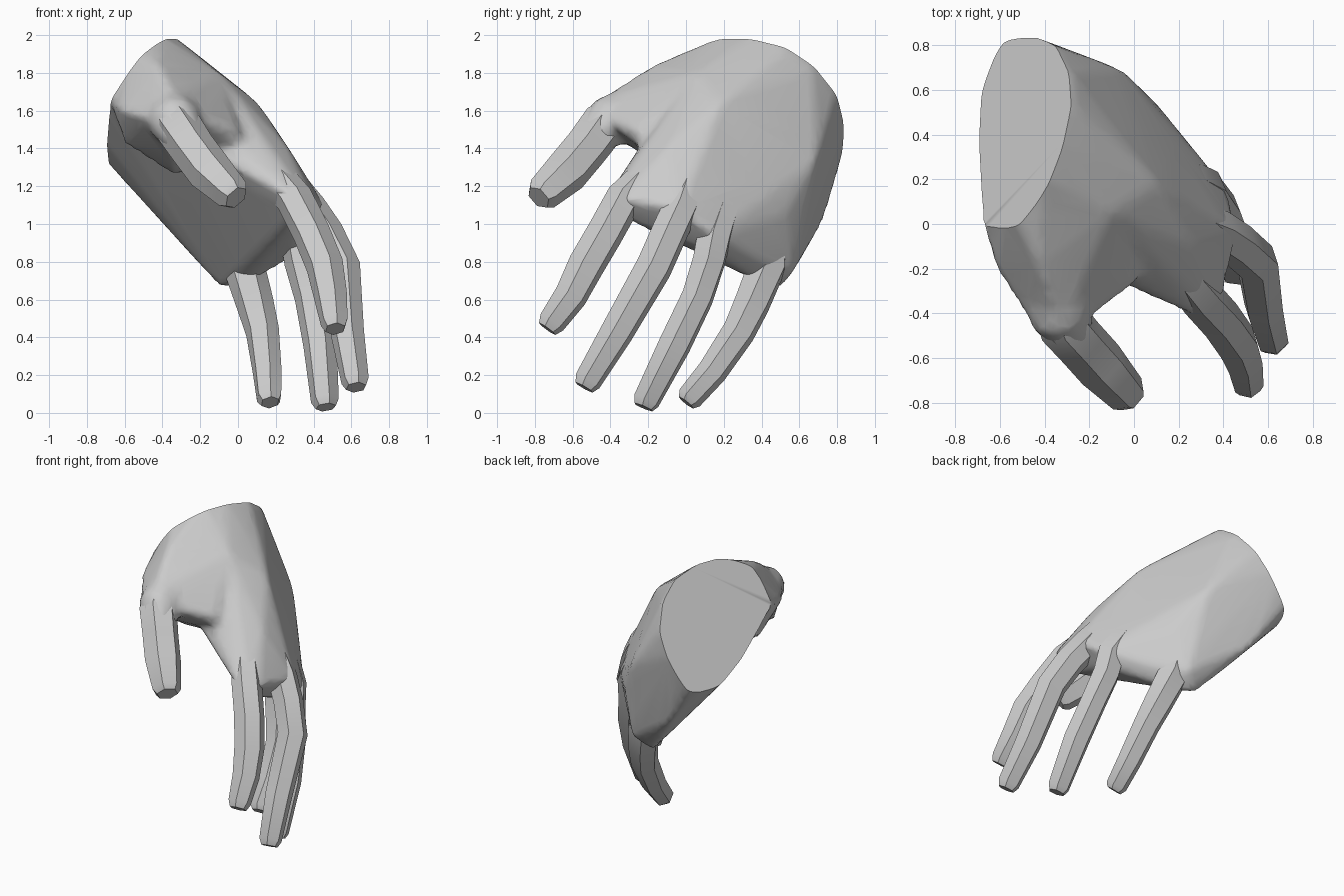
import bpy
import bmesh
import math
from mathutils import Vector

cube = bpy.data.objects.get("Cube")
if cube:
    bpy.data.objects.remove(cube)

skin = bpy.data.materials.new("light_grey")
skin.use_nodes = True
grey = (0.6, 0.6, 0.6, 1)
skin.diffuse_color = grey
skin.node_tree.nodes["Principled BSDF"].inputs["Base Color"].default_value = grey

DORSAL = Vector((0.7, 0.53, 0.5)).normalized()
CUT_NORMAL = Vector((-0.79, 0.3, 0.54)).normalized()
CUT_OFFSET = 1.42


def add_tube(bm, path, sides, up):
    """Loft a capped tube along (x, y, z, radius) points."""
    centres = [Vector(p[:3]) for p in path]
    rings = []
    for i, c in enumerate(centres):
        along = centres[min(i + 1, len(path) - 1)] - centres[max(i - 1, 0)]
        side = along.cross(up).normalized()
        top = side.cross(along).normalized()
        ring = []
        for k in range(sides):
            a = math.tau * k / sides
            offset = side * math.cos(a) + top * math.sin(a)
            ring.append(bm.verts.new(c + offset * path[i][3]))
        rings.append(ring)
    for a, b in zip(rings, rings[1:]):
        for k in range(sides):
            n = (k + 1) % sides
            bm.faces.new((a[k], a[n], b[n], b[k]))
    bm.faces.new(rings[0])
    bm.faces.new(rings[-1])


def add_hull(bm, cloud):
    """Wrap a cloud of points in a convex skin."""
    points = [bm.verts.new(p) for p in cloud]
    hull = bmesh.ops.convex_hull(bm, input=points)
    loose = set(hull["geom_interior"]) | set(hull["geom_unused"])
    bmesh.ops.delete(bm, geom=[v for v in loose if isinstance(v, bmesh.types.BMVert)],
                     context="VERTS")


def make_object(name, bm, angle):
    bmesh.ops.recalc_face_normals(bm, faces=bm.faces[:])
    mesh = bpy.data.meshes.new(name)
    bm.to_mesh(mesh)
    bm.free()
    mesh.materials.append(skin)
    obj = bpy.data.objects.new(name, mesh)
    bpy.context.scene.collection.objects.link(obj)
    bpy.ops.object.select_all(action="DESELECT")
    obj.select_set(True)
    bpy.context.view_layer.objects.active = obj
    bpy.ops.object.shade_smooth_by_angle(angle=math.radians(angle))
    return obj


# Fingers: knuckle to tip
fingers = {
    "index_finger": [(.18, -.18, 1.28, .09), (.3, -.33, 1.13, .1), (.39, -.43, .95, .1),
                     (.46, -.53, .78, .1), (.49, -.61, .62, .09), (.51, -.71, .48, .075),
                     (.515, -.735, .445, .055)],
    "middle_finger": [(.25, .02, 1.24, .09), (.37, -.03, 1.08, .1), (.46, -.09, .95, .1),
                      (.55, -.17, .77, .1), (.58, -.37, .42, .09), (.62, -.52, .17, .075),
                      (.625, -.54, .135, .055)],
    "ring_finger": [(.24, .2, 1.08, .09), (.32, .15, .94, .1), (.34, .12, .8, .095),
                    (.39, .06, .61, .09), (.435, -.06, .36, .09), (.46, -.21, .065, .075),
                    (.465, -.225, .03, .055)],
    "little_finger": [(.0, .45, .95, .09), (.03, .43, .78, .11), (.09, .35, .58, .1),
                      (.13, .28, .43, .09), (.155, .14, .22, .08), (.165, .02, .08, .07),
                      (.17, 0, .055, .05)],
}
for name, path in fingers.items():
    bm = bmesh.new()
    add_tube(bm, path, 6, DORSAL)
    make_object(name, bm, 35)

# Thumb
thumb = [(-.36, -.34, 1.58, .11), (-.32, -.44, 1.52, .125), (-.24, -.53, 1.4, .12),
         (-.15, -.63, 1.28, .12), (-.03, -.76, 1.16, .095), (-.01, -.78, 1.14, .07)]
bm = bmesh.new()
add_tube(bm, thumb, 6, Vector((0.5, -0.3, 0.8)))
make_object("thumb", bm, 35)

# Palm mass: hull from the wrist outline to the finger roots
wrist = [(-.42, .2, 2.0), (-.32, .36, 1.98), (-.26, .52, 1.92), (-.27, .67, 1.82),
         (-.33, .79, 1.67), (-.45, .84, 1.55), (-.59, .83, 1.41), (-.61, .72, 1.35),
         (-.66, .55, 1.34), (-.66, .3, 1.45), (-.68, .02, 1.66), (-.56, .09, 1.92)]
bulges = [(-.05, .69, 1.33), (.11, .18, 1.64), (-.1, .05, 1.8), (-.39, .73, 1.02),
          (.11, .53, 1.05), (-.09, .5, .66), (.02, .57, .75), (.27, -.1, 1.4)]
cloud = [Vector(p) for p in wrist + bulges]
for p in cloud[:len(wrist)]:
    cloud.append(p + CUT_NORMAL * (CUT_OFFSET + 0.14 - p.dot(CUT_NORMAL)))
for path in fingers.values():
    for x, y, z, r in path[:2]:
        for axis in range(3):
            for sign in (-1, 1):
                p = Vector((x, y, z))
                p[axis] += sign * r
                cloud.append(p)
bm = bmesh.new()
add_hull(bm, cloud)

# Thumb base and its web, running from the wrist to the index knuckle
thumb_base = [wrist[0], wrist[-1], wrist[-2], (-.1, .05, 1.8), (-.42, -.2, 1.83),
              (-.62, -.2, 1.6), (-.48, -.42, 1.56), (-.33, -.48, 1.65),
              (-.2, -.42, 1.54), (-.38, -.27, 1.39), (-.34, -.05, 1.25),
              (-.6, .05, 1.42), (.0, -.27, 1.5), (.1, -.15, 1.35)]
add_hull(bm, [Vector(p) for p in thumb_base])
mount = [(-.36, -.2, 1.59, .16), (-.33, -.42, 1.54, .14), (-.27, -.5, 1.44, .11)]
add_tube(bm, mount, 10, DORSAL)
palm = make_object("palm", bm, 35)

remesh = palm.modifiers.new("blend", "REMESH")
remesh.mode = "VOXEL"
remesh.voxel_size = 0.025
smooth = palm.modifiers.new("soften", "SMOOTH")
smooth.factor = 0.5
smooth.iterations = 7
decimate = palm.modifiers.new("simplify", "DECIMATE")
decimate.ratio = 0.15
evaluated = palm.evaluated_get(bpy.context.evaluated_depsgraph_get())
bm = bmesh.new()
bm.from_mesh(evaluated.to_mesh())
evaluated.to_mesh_clear()
bpy.data.objects.remove(palm)

# Wrist: straight cut closed with a flat face
bmesh.ops.bisect_plane(bm, geom=bm.verts[:] + bm.edges[:] + bm.faces[:],
                       plane_co=CUT_NORMAL * CUT_OFFSET, plane_no=CUT_NORMAL,
                       clear_outer=True)
rim = [e for e in bm.edges if e.is_boundary]
bmesh.ops.holes_fill(bm, edges=rim, sides=0)
make_object("palm", bm, 40)
